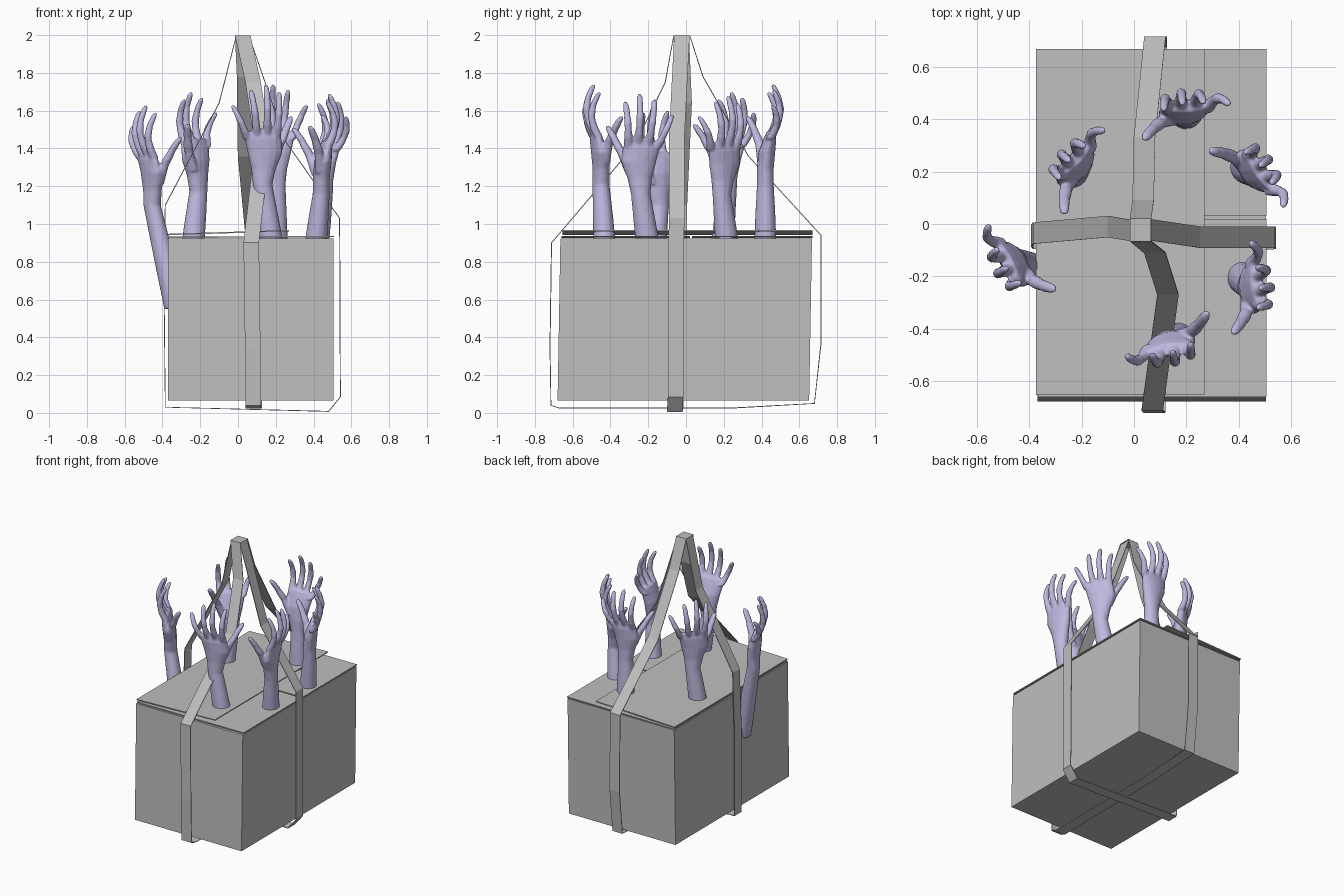
import bpy
import bmesh
import math
from mathutils import Vector

old = bpy.data.objects.get("Cube")
if old:
    bpy.data.objects.remove(old)


def material(name, rgb):
    m = bpy.data.materials.new(name)
    m.use_nodes = True
    m.diffuse_color = (*rgb, 1)
    m.node_tree.nodes["Principled BSDF"].inputs["Base Color"].default_value = (*rgb, 1)
    return m


GREY = material("parcel grey", (0.52, 0.52, 0.52))
LILAC = material("pale lilac skin", (0.53, 0.48, 0.74))


def make_object(name, bm, mat):
    bmesh.ops.recalc_face_normals(bm, faces=bm.faces)
    mesh = bpy.data.meshes.new(name)
    bm.to_mesh(mesh)
    bm.free()
    mesh.materials.append(mat)
    obj = bpy.data.objects.new(name, mesh)
    bpy.context.collection.objects.link(obj)
    return obj


def slab(name, low, high, tilt_x=0.0, lean_y=0.0):
    """Box between two corners; tilt_x lifts the +x edge, lean_y shifts the top back."""
    bm = bmesh.new()
    bmesh.ops.create_cube(bm, size=1)
    low, high = Vector(low), Vector(high)
    for v in bm.verts:
        f = v.co + Vector((0.5, 0.5, 0.5))
        v.co = [low[i] + (high[i] - low[i]) * f[i] for i in range(3)]
        v.co.z += tilt_x * f.x
        v.co.y += lean_y * f.z
    return make_object(name, bm, GREY)


# Box with its loose lid flaps
slab("box", (-0.37, -0.68, 0.065), (0.505, 0.652, 0.922), lean_y=0.015)
slab("front_flap", (-0.368, -0.66, 0.926), (0.508, 0.02, 0.933), tilt_x=0.004)
slab("back_flap", (-0.368, 0.032, 0.926), (0.508, 0.67, 0.933), tilt_x=0.004)
slab("long_flap", (-0.375, -0.655, 0.941), (0.27, 0.67, 0.948), tilt_x=0.02)


def strap(name, path, across):
    """Closed flat ribbon following a path, widened along one axis."""
    bm = bmesh.new()
    half = Vector(across) * 0.041
    pairs = [(bm.verts.new(Vector(p) - half), bm.verts.new(Vector(p) + half)) for p in path]
    for (a, b), (c, d) in zip(pairs, pairs[1:] + pairs[:1]):
        bm.faces.new((a, b, d, c))
    obj = make_object(name, bm, GREY)
    mod = obj.modifiers.new("thickness", "SOLIDIFY")
    mod.thickness = 0.005
    mod.offset = 0


# Two straps crossing under the box and meeting at the top
strap("side_strap", [
    (-0.01, -0.025, 1.992), (-0.1, -0.01, 1.64), (-0.385, -0.035, 1.1),
    (-0.392, -0.045, 0.7), (-0.385, -0.055, 0.03), (0.48, -0.06, 0.008),
    (0.542, -0.055, 0.085), (0.538, -0.05, 1.03), (0.25, -0.05, 1.44),
    (0.06, -0.022, 1.992)], (0, 1, 0))
strap("lengthwise_strap", [
    (0.025, 0.02, 1.997), (0.035, 0.09, 1.78), (0.04, 0.33, 1.36),
    (0.08, 0.715, 0.94), (0.085, 0.715, 0.37), (0.085, 0.68, 0.05),
    (0.085, 0.27, 0.027), (0.08, -0.67, 0.025), (0.08, -0.715, 0.04),
    (0.078, -0.72, 0.35), (0.07, -0.712, 0.9), (0.13, -0.27, 1.42),
    (0.08, -0.11, 1.75), (0.025, -0.065, 1.997)], (1, 0, 0))


def loft(bm, rings, u, n, sides=14):
    """Closed tube through (centre, radius along u, radius along n) rings."""
    loops = []
    for centre, ru, rn in rings:
        angles = [2 * math.pi * i / sides for i in range(sides)]
        loops.append([bm.verts.new(centre + u * ru * math.cos(a) + n * rn * math.sin(a))
                      for a in angles])
    for lo, hi in zip(loops, loops[1:]):
        for i in range(sides):
            j = (i + 1) % sides
            bm.faces.new((lo[i], lo[j], hi[j], hi[i]))
    bm.faces.new(loops[0][::-1])
    bm.faces.new(loops[-1])


# Hand pattern: thumbwards, outwards, depth below the fingertips, radii
PALM = [(0, 0, -0.53, 0.052, 0.045), (0.005, 0, -0.45, 0.066, 0.045),
        (0.012, 0.008, -0.36, 0.095, 0.045), (0, 0.024, -0.29, 0.1, 0.034),
        (-0.005, 0.03, -0.25, 0.085, 0.022)]
# Each finger: root, tip and how far the middle joints bow outwards
FINGERS = [((-0.083, 0.02, -0.29), (-0.165, 0.03, -0.11), 0.03),
           ((-0.035, 0.028, -0.28), (-0.068, 0.04, -0.03), 0.04),
           ((0.018, 0.03, -0.27), (0.012, 0.04, 0), 0.045),
           ((0.07, 0.025, -0.28), (0.085, 0.02, -0.04), 0.04),
           ((0.05, -0.01, -0.42), (0.165, -0.085, -0.17), 0.015)]


def arm(name, base, palm, thumbward, top):
    u = Vector((*thumbward, 0)).normalized()
    n = Vector((-u.y, u.x, 0))
    centre = Vector((*palm, top))
    if n.dot(centre - Vector((0.05, 0, 0))) < 0:
        n = -n

    def place(p):
        return centre + u * p[0] + n * p[1] + Vector((0, 0, p[2]))

    bm = bmesh.new()
    base = Vector(base)
    wrist = place(PALM[0])
    rings = [(base, 0.065, 0.06), (base.lerp(wrist, 0.5), 0.059, 0.054)]
    rings += [(place(p), p[3], p[4]) for p in PALM]
    loft(bm, rings, u, n)
    for root, tip, bow in FINGERS:
        a, b = place(root), place(tip)
        thick = 1.25 if tip[1] < 0 else 1.0
        steps = [(0, 0.026), (0.2, 0.023), (0.4, 0.019), (0.52, 0.021),
                 (0.7, 0.017), (0.78, 0.018), (0.94, 0.015), (1, 0.007)]
        rings = [(a.lerp(b, t) + n * bow * math.sin(math.pi * t), r * thick, r * thick)
                 for t, r in steps]
        loft(bm, rings, u, n, 10)
    obj = make_object(name, bm, LILAC)
    fuse = obj.modifiers.new("fuse", "REMESH")
    fuse.mode = "VOXEL"
    fuse.voxel_size = 0.007
    fuse.use_smooth_shade = True
    soften = obj.modifiers.new("soften", "SMOOTH")
    soften.factor = 0.5
    soften.iterations = 4


# Ring of six reaching arms, palms inwards
arm("front_arm", (0.18, -0.43, 0.88), (0.13, -0.45), (1, 0.15), 1.74)
arm("left_front_arm", (0.41, -0.2, 0.88), (0.44, -0.24), (0.15, -1), 1.69)
arm("left_back_arm", (0.42, 0.22, 0.88), (0.455, 0.19), (-0.55, 0.83), 1.68)
arm("back_arm", (0.2, 0.42, 0.88), (0.2, 0.42), (-1, -0.05), 1.74)
arm("right_back_arm", (-0.24, 0.19, 0.88), (-0.21, 0.22), (-0.7, -0.7), 1.70)
arm("right_front_arm", (-0.33, -0.19, 0.55), (-0.455, -0.14), (0.45, -0.9), 1.63)
